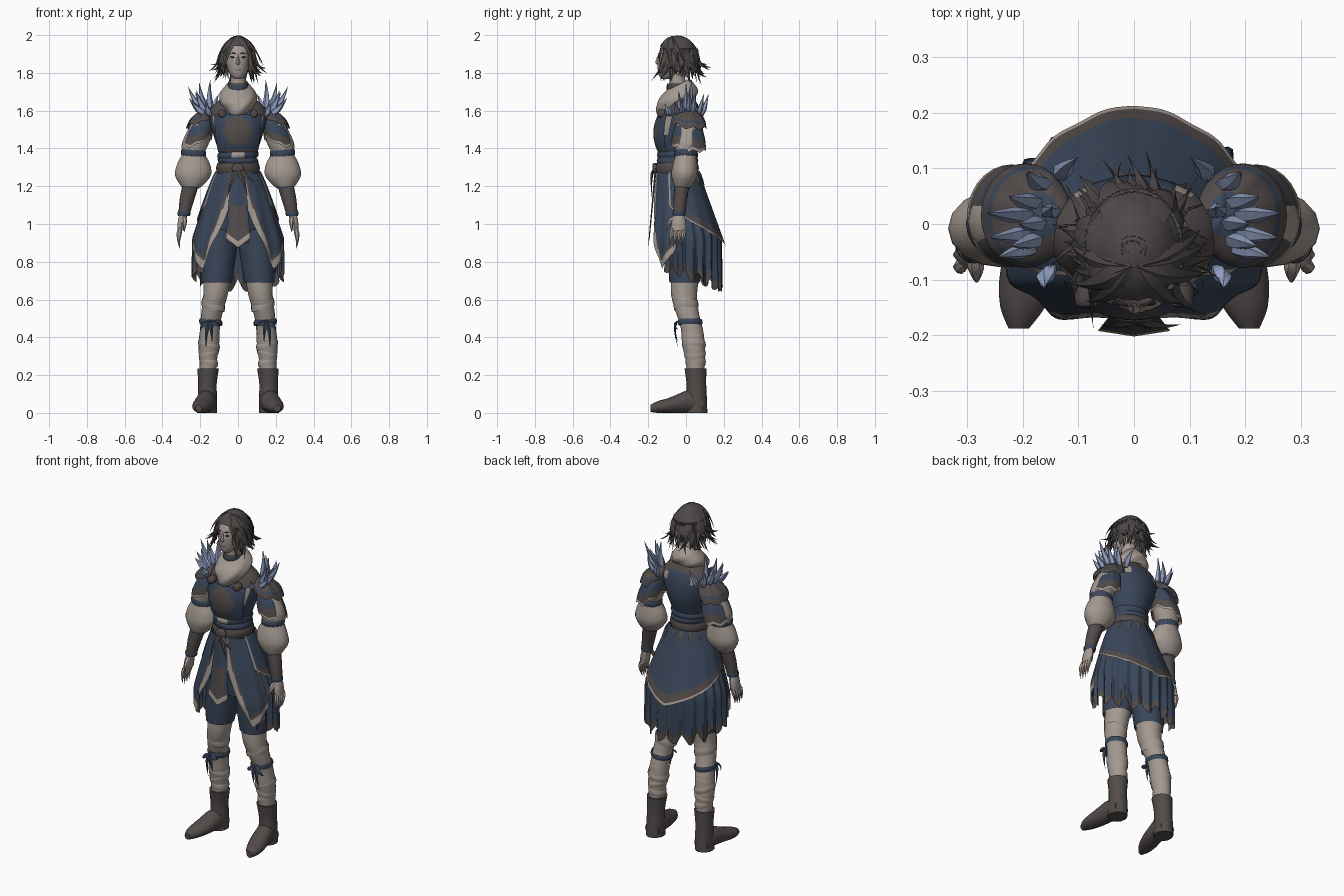
import bpy, bmesh, math, random
from math import sin, cos, pi
from mathutils import Vector

random.seed(4)
if "Cube" in bpy.data.objects:
    bpy.data.objects.remove(bpy.data.objects["Cube"])


def material(name, *rgb):
    m = bpy.data.materials.new(name)
    m.use_nodes = True
    m.diffuse_color = (*rgb, 1)
    m.node_tree.nodes["Principled BSDF"].inputs["Base Color"].default_value = (*rgb, 1)
    return m


NAVY = material("navy cloth", .042, .062, .102)
BROWN = material("brown leather", .085, .07, .068)
TAN = material("tan linen", .37, .32, .285)
CRYSTAL = material("pale blue crystal", .27, .335, .51)
SKIN = material("skin", .38, .32, .29)
HAIR = material("dark hair", .076, .066, .065)
INK = material("dark eye", .02, .018, .018)
LIP = material("lip", .25, .18, .165)


def part(name, mats, *grids, mirror=False, cap=False, smooth=True):
    """Build one object from (function, columns, rows, colour rule) surfaces."""
    bm = bmesh.new()
    for fn, nu, nv, rule in grids:
        rows = [[bm.verts.new(fn(i / nu, j / nv)) for i in range(nu + 1)] for j in range(nv + 1)]
        for j in range(nv):
            for i in range(nu):
                f = bm.faces.new((rows[j][i], rows[j][i + 1], rows[j + 1][i + 1], rows[j + 1][i]))
                f.material_index = rule((i + .5) / nu, (j + .5) / nv) if rule else 0
    bmesh.ops.remove_doubles(bm, verts=bm.verts, dist=1e-5)
    if cap:
        bmesh.ops.holes_fill(bm, edges=bm.edges, sides=0)
    bmesh.ops.recalc_face_normals(bm, faces=bm.faces)
    me = bpy.data.meshes.new(name)
    bm.to_mesh(me)
    bm.free()
    for m in mats:
        me.materials.append(m)
    if smooth:
        me.shade_smooth()
        me.set_sharp_from_angle(angle=.75)
    ob = bpy.data.objects.new(name, me)
    bpy.context.collection.objects.link(ob)
    if mirror:
        ob.modifiers.new("Mirror", 'MIRROR').use_mirror_merge = False


def loft(rings, sides=16, along_y=False, rule=None):
    """Smooth tube through elliptical rings (x, y, z, radius, radius)."""
    n = len(rings) - 1

    def fn(u, v):
        i = min(int(v * n), n - 1)
        f = v * n - i
        q = [rings[max(0, min(n, i + d))] for d in (-1, 0, 1, 2)]
        x, y, z, r, s = (b + f * (c - a) / 2 + f * f * (a - 2.5 * b + 2 * c - d / 2)
                         + f ** 3 * (1.5 * (b - c) + (d - a) / 2) for a, b, c, d in zip(*q))
        a = 2 * pi * u
        if along_y:
            return x + r * sin(a), y, z + s * cos(a)
        return x + r * sin(a), y - s * cos(a), z
    return fn, sides, 3 * n, rule


def band(x, y, z, rx, ry, h, tilt=0, rule=None):
    """Short rounded strap around a limb."""
    def fn(u, v):
        a, k = 2 * pi * u, .94 + .06 * sin(pi * v)
        return x + rx * k * sin(a), y - ry * k * cos(a), z + h * (v - .5) + tilt * sin(a)
    return fn, 20, 4, rule


def spike(a, b, c, w, flat=.45, sides=4, centre=None):
    """Tapered strand along a bent path, widest near its root."""
    a, b, c = Vector(a), Vector(b), Vector(c)

    def fn(u, v):
        p = a * (1 - v) ** 2 + b * 2 * v * (1 - v) + c * v * v
        t = (b - a) * (1 - v) + (c - b) * v
        out = p - Vector(centre) if centre else Vector((.1, 1, -.6))
        side = t.cross(out).normalized()
        nrm = side.cross(t).normalized()
        r = w * (.5 + v / .6 if v < .3 else (1 - v) / .7)
        return p + side * r * cos(2 * pi * u) + nrm * r * flat * sin(2 * pi * u)
    return fn, sides, 8, None


# Legs, shorts and boots
part("leggings", [TAN], loft([(.1, 0, .86, .085, .085), (.11, -.005, .72, .073, .075),
     (.12, -.01, .62, .064, .068), (.14, .01, .52, .056, .06), (.148, .03, .45, .052, .058),
     (.155, .04, .36, .055, .06), (.158, .05, .27, .046, .05), (.158, .05, .2, .043, .047)]),
     mirror=True, cap=True)
part("leg_wraps", [TAN], *[band(.154 + .012 * (.36 - z), .045 + .1 * (.33 - z), z, .058 - .1 * abs(z - .36),
     .063 - .1 * abs(z - .36), .035, t) for z, t in ((.27, .01), (.315, -.014), (.36, .012), (.41, -.012))],
     band(.131, 0, .57, .062, .066, .05, .012), mirror=True)
part("knee_straps", [NAVY], band(.144, .022, .48, .062, .066, .03, .006),
     *[spike((.15, -.045, .485), (.15 + d, -.075, .46), (.15 + d, -.04, z), .014)
       for d, z in ((.02, .34), (-.012, .37), (.05, .44), (-.05, .47))], mirror=True)
part("shorts", [NAVY], loft([(.09, 0, .97, .1, .1), (.105, -.005, .8, .09, .09),
     (.113, -.008, .69, .08, .08)]), mirror=True)
part("boot_shafts", [BROWN], loft([(.158, .05, .235, .057, .058), (.162, .055, .15, .049, .052),
     (.162, .055, .07, .052, .056), (.164, .055, 0, .052, .058)]), mirror=True, cap=True)
part("boot_feet", [BROWN], loft([(.164, .09, .04, .046, .04), (.168, .02, .06, .052, .06),
     (.179, -.05, .048, .054, .048), (.19, -.1, .038, .052, .038), (.2, -.15, .031, .04, .031),
     (.207, -.188, .024, .018, .019)], along_y=True), mirror=True, cap=True)


# Torso, chest plate and belt
def torso_colour(u, v):
    w = min(u, 1 - u)
    if .08 < v < .28 and .1 < w < .4:
        return 1 if .36 < w and v > .2 else 2
    return 1 if v < .42 and .1 < w < .16 else 2 if v < .12 else 0


def chest(u, v):
    a = (u - .5) * 1.9
    return ((.125 - .02 * v * v) * sin(a) / sin(.95),
            -.035 - (.138 - .025 * (2 * v - 1) ** 2) * cos(a), 1.58 - .2 * v)


def chest_colour(u, v):
    return int(v > .94 or ((u - .5) / .28) ** 2 + ((v - .45) / .38) ** 2 < 1)


part("torso", [NAVY, TAN, BROWN], loft([(0, -.03, 1.69, .05, .05), (0, -.015, 1.63, .13, .08),
     (0, -.02, 1.57, .155, .105), (0, -.035, 1.47, .13, .122), (0, -.045, 1.37, .1, .1),
     (0, -.045, 1.3, .1, .095), (0, -.03, 1.2, .125, .105), (0, 0, .9, .14, .1)], 24,
     rule=torso_colour), cap=True)
part("chest_plate", [NAVY, BROWN], (chest, 24, 18, chest_colour))
part("shoulder_clasps", [BROWN], loft([(.085, -.15, 1.585, .004, .004), (.085, -.145, 1.585, .02, .02),
     (.085, -.11, 1.585, .022, .022)], 12, True), mirror=True, cap=True)
part("waist_sash", [NAVY, TAN], band(0, -.045, 1.365, .11, .11, .035, .006, lambda u, v: int(.06 > min(u, 1 - u))),
     band(0, -.045, 1.335, .108, .11, .035, -.005))
part("belt", [BROWN], band(0, -.047, 1.295, .116, .115, .055))
part("belt_knot", [BROWN], loft([(0, -.178, 1.295, .018, .014), (0, -.172, 1.295, .034, .028),
     (0, -.15, 1.295, .034, .028)], 8, True),
     *[spike((0, -.17, 1.29), (x / 2, -.19, 1.26), (x, -.18, z), .016)
       for x, z in ((-.06, 1.13), (.05, 1.15), (.085, 1.22))], cap=True)


# Skirt layers share one flaring shape; angle zero is the front
def skirt(a, z, off=0, limit=1.1):
    k = min(max((1.28 - z) / .4, 0), limit)
    depth = .105 + (.085 if cos(a) > 0 else .1) * k + off
    return (.11 + .145 * k ** .85 + off) * sin(a), -.045 * max(1 - k, 0) - depth * cos(a), z


def under(u, v):
    a = (.3 + 1.4 * u) * pi
    hem = .84 - .065 * (1 - cos(a)) - .07 * abs(sin(8 * a))
    return skirt(a, 1.27 + (hem - 1.27) * v, .012 * v * sin(22 * a) - .004, .88)


def over(u, v):
    t = 1 - abs(2 * u - 1)
    hem = 1.1 - .225 * t ** .85
    return skirt((.36 + 1.28 * u) * pi, 1.28 + (hem - 1.28) * v, .008 + .002 * v * sin(60 * u))


def over_colour(u, v):
    return 2 if v > .945 or abs(u - .5) > .485 else 1 if v > .86 else 0


def front(u, v):
    a0 = .1 + .5 * v ** 1.5
    hem = .76 + .11 * (1 - u / .35 if u < .35 else (u - .35) / .65)
    a = a0 + (1.3 - a0) * u
    return skirt(a, 1.27 + (hem - 1.27) * v, .006 + .007 * v * sin(14 * a), .95)


def front_colour(u, v):
    edge = .16 + .16 * v * v
    return 2 if u < edge or v > .93 else 1 if u < edge + .06 or v > .86 or u > .92 else 0


def tabard(u, v):
    return ((u - .5) * (.075 + .055 * v), -.157 - .035 * v - .01 * (1 - abs(2 * u - 1)),
            1.275 - .35 * v - .05 * v * (1 - abs(2 * u - 1)))


def tabard_colour(u, v):
    return 2 if v > .9 else 1 if v > .84 or v > .45 and abs(u - .5) < .36 else 0


part("pleated_underskirt", [NAVY, BROWN], (under, 110, 14, lambda u, v: int(v > .93)))
part("back_overskirt", [NAVY, BROWN, TAN], (over, 64, 26, over_colour))
part("front_skirt_panels", [NAVY, BROWN, TAN], (front, 24, 24, front_colour), mirror=True)
part("front_tabard", [NAVY, BROWN, TAN], (tabard, 14, 24, tabard_colour))
part("belt_fringe", [BROWN], *[spike(skirt(a, 1.28, .01), skirt(a, 1.25, .016), skirt(a, 1.2, .012), .014, .3,
     4, (0, 0, 1.25)) for a in (2.1, 2.5, 2.9, 3.3, 3.7, 4.1)], cap=True)

# Arms and hands
part("puffed_sleeves", [TAN], loft([(.19, .01, 1.53, .06, .06), (.225, .005, 1.43, .072, .066),
     (.235, 0, 1.375, .06, .055), (.235, -.005, 1.32, .086, .065), (.238, -.008, 1.26, .096, .07),
     (.245, -.015, 1.205, .06, .05), (.25, -.02, 1.19, .04, .036)]), mirror=True, cap=True)
part("sleeve_bands", [NAVY], band(.235, 0, 1.375, .067, .062, .035, .004), band(.25, -.02, 1.2, .047, .043, .025),
     band(.286, -.037, 1.055, .034, .034, .025), mirror=True)
part("bracers", [BROWN], loft([(.25, -.02, 1.21, .044, .04), (.27, -.03, 1.13, .039, .036),
     (.287, -.037, 1.045, .029, .031)]), mirror=True, cap=True)
part("hands", [SKIN], loft([(.286, -.037, 1.06, .022, .024), (.296, -.038, 1.02, .023, .036),
     (.303, -.04, .965, .019, .042)], 10),
     *[spike((.302, y, .985), (.322, y - .008, .93), (.308, y - .02, .865 + abs(y + .04) * .5), .015, .9, 6)
       for y in (-.07, -.048, -.027, -.006)],
     spike((.288, -.05, 1.04), (.28, -.1, 1.01), (.284, -.105, .955), .016, .9, 6), mirror=True, cap=True)


# Layered shoulder guards with crystals
def guard(x, spread, rx, ry, top, drop):
    def fn(u, v):
        a, r = 2 * pi * u, sin(v * pi / 2)
        lift = .06 * max(-cos(a), 0) + .03 * max(-sin(a), 0)
        return (x + spread * v + rx * r * cos(a), .015 + ry * r * sin(a),
                top - drop * v ** 1.35 + lift * v + .009 * v * sin(7 * a))
    return fn


part("shoulder_capes", [NAVY, BROWN, TAN], (guard(.165, .055, .08, .092, 1.6, .215), 28, 18,
     lambda u, v: 2 if v > .92 else 1 if v > .8 else 0), mirror=True)
part("shoulder_guards", [BROWN, NAVY], (guard(.16, .035, .08, .094, 1.615, .11), 28, 10,
     lambda u, v: int(v < .35 or .7 < v < .85)), mirror=True)
tips = [(.265, .02, 1.73), (.26, -.025, 1.67), (.245, -.06, 1.65), (.225, .05, 1.7), (.19, .095, 1.69),
        (.145, .03, 1.77), (.205, 0, 1.75), (.16, -.115, 1.64), (.1, .12, 1.69), (.22, -.04, 1.71)]
part("shoulder_crystals", [CRYSTAL], *[spike((.14 + .25 * (x - .14), y * .7, 1.575),
     (.07 + .625 * x, y * .85, z / 2 + .785), (x, y, z), .021, .75, 5) for x, y, z in tips],
     mirror=True, cap=True, smooth=False)


# Neck, collar and scarf
def scarf(u, v):
    a = 2 * pi * u
    r = .055 + .045 * sin(pi * v * .75) + .004 * sin(5 * a + 9 * v) * v
    drop = .03 * cos(a) + .035 * v * max(cos(a), 0) ** 3
    return r * sin(a), -.035 - (1.1 + .13 * cos(a)) * r * cos(a), 1.74 - .105 * v - drop


part("neck", [SKIN], loft([(0, -.05, 1.82, .038, .042), (0, -.045, 1.76, .04, .042), (0, -.035, 1.68, .05, .05)]))
part("collar", [NAVY, BROWN], band(0, -.045, 1.72, .054, .058, .05, rule=lambda u, v: int(v > .75)))
part("scarf", [TAN], (scarf, 40, 14, None))

# Head and face
part("head", [SKIN], loft([(0, -.108, 1.768, .018, .022), (0, -.095, 1.785, .038, .047),
     (0, -.075, 1.825, .057, .075), (0, -.062, 1.88, .066, .088), (0, -.052, 1.94, .062, .074),
     (0, -.05, 1.975, .035, .05)], 20), cap=True)
part("nose", [SKIN], loft([(0, -.138, 1.9, .006, .008), (0, -.147, 1.87, .008, .012),
     (0, -.149, 1.853, .012, .013), (0, -.143, 1.843, .008, .008)], 8), cap=True)
part("eyes", [INK], loft([(.028, -.143, 1.879, .007, .003), (.028, -.142, 1.884, .012, .005),
     (.028, -.14, 1.888, .007, .003)], 10), mirror=True, cap=True)
part("eyebrows", [HAIR], spike((.012, -.146, 1.9), (.03, -.145, 1.908), (.046, -.126, 1.9), .005), mirror=True, cap=True)
part("lips", [LIP], loft([(0, -.142, 1.811, .01, .004), (0, -.144, 1.817, .018, .006),
     (0, -.144, 1.823, .01, .004)], 10), cap=True)


# Hair cap, broad locks, flicked curls and parted fringe
def dome(a, p, k=1):
    return k * .085 * sin(p) * sin(a), -.045 - k * .105 * sin(p) * cos(a), 1.885 + k * .11 * cos(p)


def cap_fn(u, v):
    a = 2 * pi * u
    return dome(a, v * (1.65 - .62 * cos(a)), 1.02 + .012 * sin(16 * a) * v)


rnd = random.uniform
core = (0, -.045, 1.87)
locks = []
for i in range(36):
    a = pi * (.32 + 1.36 * i / 35)
    locks.append(spike(dome(a, rnd(.1, .25), .99), dome(a, 1.35, rnd(1.35, 1.5)),
                       dome(a + rnd(-.2, .2), rnd(2.1, 2.5), rnd(1.15, 1.5)), rnd(.024, .034), .3, 4, core))
for i in range(46):
    a = pi * (.28 + 1.44 * i / 45)
    reach = 1 + .22 * abs(sin(a))
    locks.append(spike(dome(a, 1.2, 1.08), dome(a + rnd(-.2, .2), rnd(1.9, 2.3), rnd(1.05, 1.25)),
                       dome(a + rnd(-.35, .35), rnd(1.75, 2.4), rnd(1.4, 1.7) * reach), rnd(.013, .021), .5, 4, core))
for s in (-1, 1):
    for j in range(7):
        a = s * (.5 + .16 * j)
        locks.append(spike(dome(s * .25, .3), dome(a, .95, 1.28),
                           dome(a + s * .35, rnd(1.7, 2.2), rnd(1.3, 1.75)), rnd(.018, .026), .4, 4, core))
part("hair_cap", [HAIR], (cap_fn, 48, 12, None))
part("hair_locks", [HAIR], *locks, cap=True)
